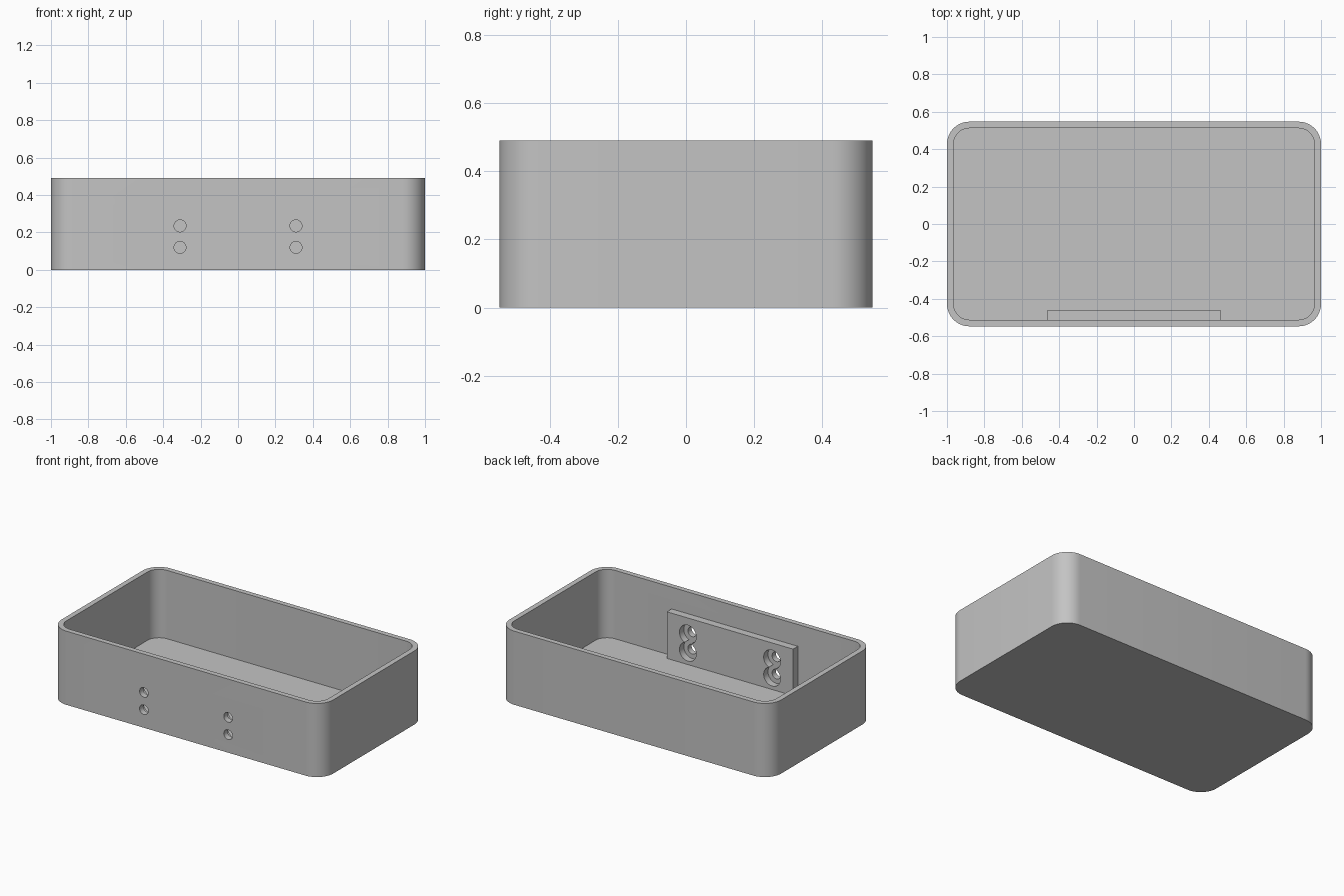
import bpy, bmesh, math

if "Cube" in bpy.data.objects:
    bpy.data.objects.remove(bpy.data.objects["Cube"])

HX, HY, H = 1.0, 0.547, 0.49   # outer half sizes and height
WALL, R = 0.035, 0.12          # wall thickness, corner radius

grey = bpy.data.materials.new("grey")
grey.diffuse_color = (0.55, 0.55, 0.55, 1)
grey.use_nodes = True
grey.node_tree.nodes["Principled BSDF"].inputs["Base Color"].default_value = grey.diffuse_color


def rounded_loop(bm, inset, z, steps=12):
    """Ring of vertices around a rounded rectangle."""
    r = R - inset
    verts = []
    for i, (sx, sy) in enumerate([(1, 1), (-1, 1), (-1, -1), (1, -1)]):
        for k in range(steps + 1):
            a = math.pi / 2 * (i + k / steps)
            verts.append(bm.verts.new((sx * (HX - R) + r * math.cos(a),
                                       sy * (HY - R) + r * math.sin(a), z)))
    return verts


def modify(obj, tool, operation):
    """Apply a boolean and remove the tool object."""
    mod = obj.modifiers.new(operation.title(), 'BOOLEAN')
    mod.operation, mod.object, mod.solver = operation, tool, 'EXACT'
    bpy.context.view_layer.objects.active = obj
    bpy.ops.object.modifier_apply(modifier=mod.name)
    bpy.data.objects.remove(tool)


def drill(obj, x, z, radius, y0, y1):
    """Cut a round hole along y."""
    bpy.ops.mesh.primitive_cylinder_add(
        vertices=32, radius=radius, depth=y1 - y0,
        location=(x, (y0 + y1) / 2, z), rotation=(math.pi / 2, 0, 0))
    tool = bpy.context.object
    tool.hide_render = True
    modify(obj, tool, 'DIFFERENCE')


# Open tray: outer wall, rim, inner wall, floor
bm = bmesh.new()
rings = [rounded_loop(bm, 0, 0), rounded_loop(bm, 0, H),
         rounded_loop(bm, WALL, H), rounded_loop(bm, WALL, WALL)]
for a, b in zip(rings, rings[1:]):
    for i in range(len(a)):
        j = (i + 1) % len(a)
        bm.faces.new((a[i], a[j], b[j], b[i]))
bm.faces.new(rings[0][::-1])
bm.faces.new(rings[-1])
bmesh.ops.recalc_face_normals(bm, faces=bm.faces[:])
mesh = bpy.data.meshes.new("tray")
bm.to_mesh(mesh)
bm.free()
tray = bpy.data.objects.new("tray", mesh)
bpy.context.collection.objects.link(tray)
mesh.materials.append(grey)

# Mounting pad inside the front wall, sunk slightly into wall and floor
x, y0, y1, z0, z1 = 0.465, -0.53, -0.462, 0.02, 0.345
bpy.ops.mesh.primitive_cube_add(size=1, location=(0, (y0 + y1) / 2, (z0 + z1) / 2))
pad = bpy.context.object
pad.name = "mounting_pad"
pad.scale = (2 * x, y1 - y0, z1 - z0)
pad.data.materials.append(grey)
bpy.context.view_layer.update()
modify(tray, pad, 'UNION')

# Screw holes with wider counterbores on the inside
for hx in (-0.31, 0.31):
    for hz in (0.12, 0.235):
        drill(tray, hx, hz, 0.062, -0.508, -0.40)
        drill(tray, hx, hz, 0.032, -0.62, -0.42)

# Smooth corners and hole walls, keep edges sharp
bpy.ops.object.select_all(action='DESELECT')
tray.select_set(True)
bpy.context.view_layer.objects.active = tray
bpy.ops.object.shade_smooth_by_angle(angle=math.radians(30))
